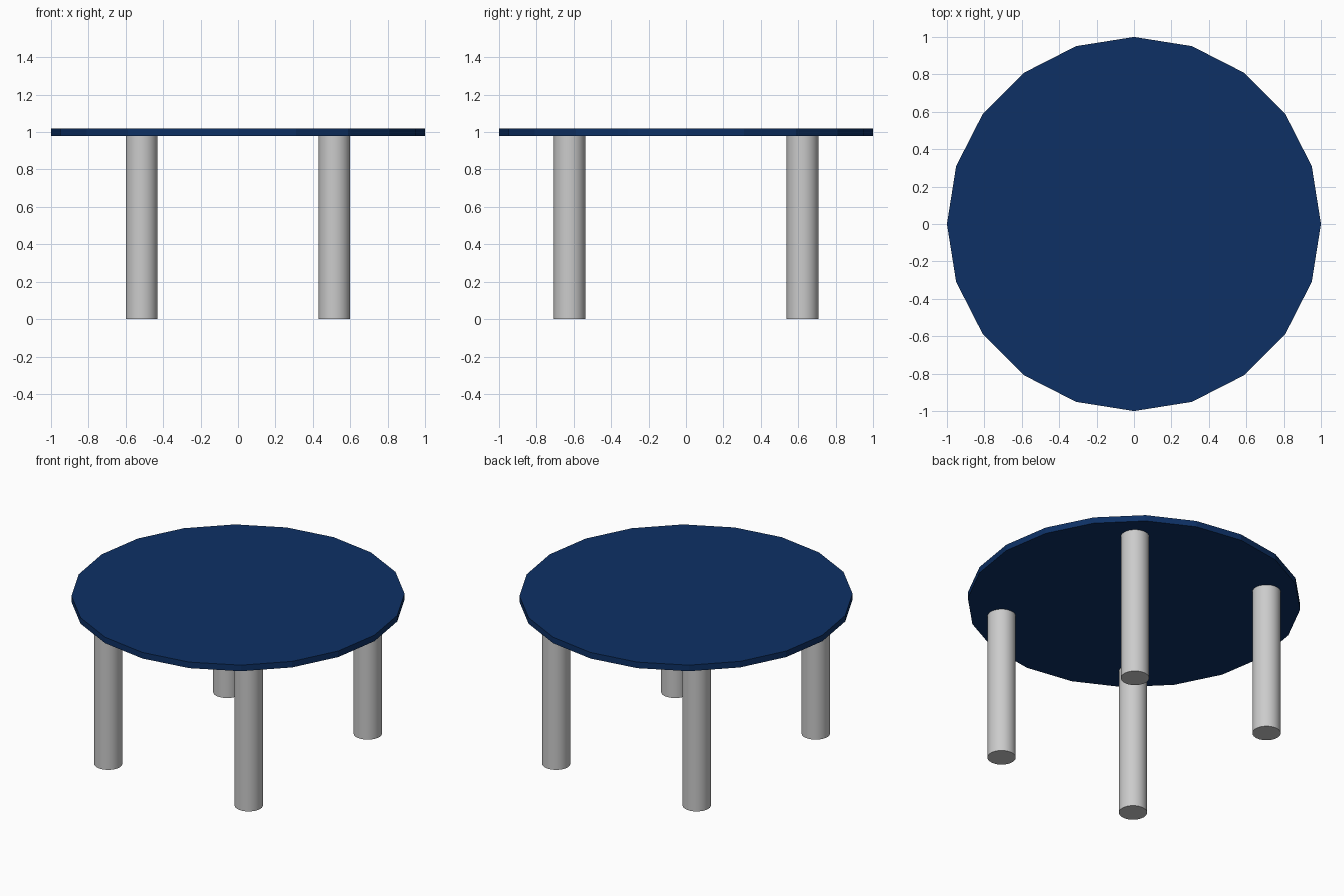
import bpy
from math import radians

if "Cube" in bpy.data.objects:
    bpy.data.objects.remove(bpy.data.objects["Cube"])

TOP_Z, THICK = 1.02, 0.04
LEG_X, LEG_Y, LEG_R = 0.515, 0.623, 0.085


def cylinder(name, sides, radius, z0, z1, x=0, y=0):
    bpy.ops.mesh.primitive_cylinder_add(
        vertices=sides, radius=radius, depth=z1 - z0, location=(x, y, (z0 + z1) / 2))
    obj = bpy.context.object
    obj.name = name
    return obj


# Faceted twenty-sided tabletop
top = cylinder("tabletop", 20, 1.0, TOP_Z - THICK, TOP_Z)
blue = bpy.data.materials.new("dark_blue")
blue.diffuse_color = (0.004, 0.03, 0.13, 1)
blue.use_nodes = True
blue.node_tree.nodes["Principled BSDF"].inputs["Base Color"].default_value = blue.diffuse_color
top.data.materials.append(blue)

# Four round legs
for side, sx in (("left", -1), ("right", 1)):
    for end, sy in (("front", -1), ("back", 1)):
        cylinder(f"{end}_{side}_leg", 32, LEG_R, 0, TOP_Z - THICK, sx * LEG_X, sy * LEG_Y)
        bpy.ops.object.shade_smooth_by_angle(angle=radians(30))
